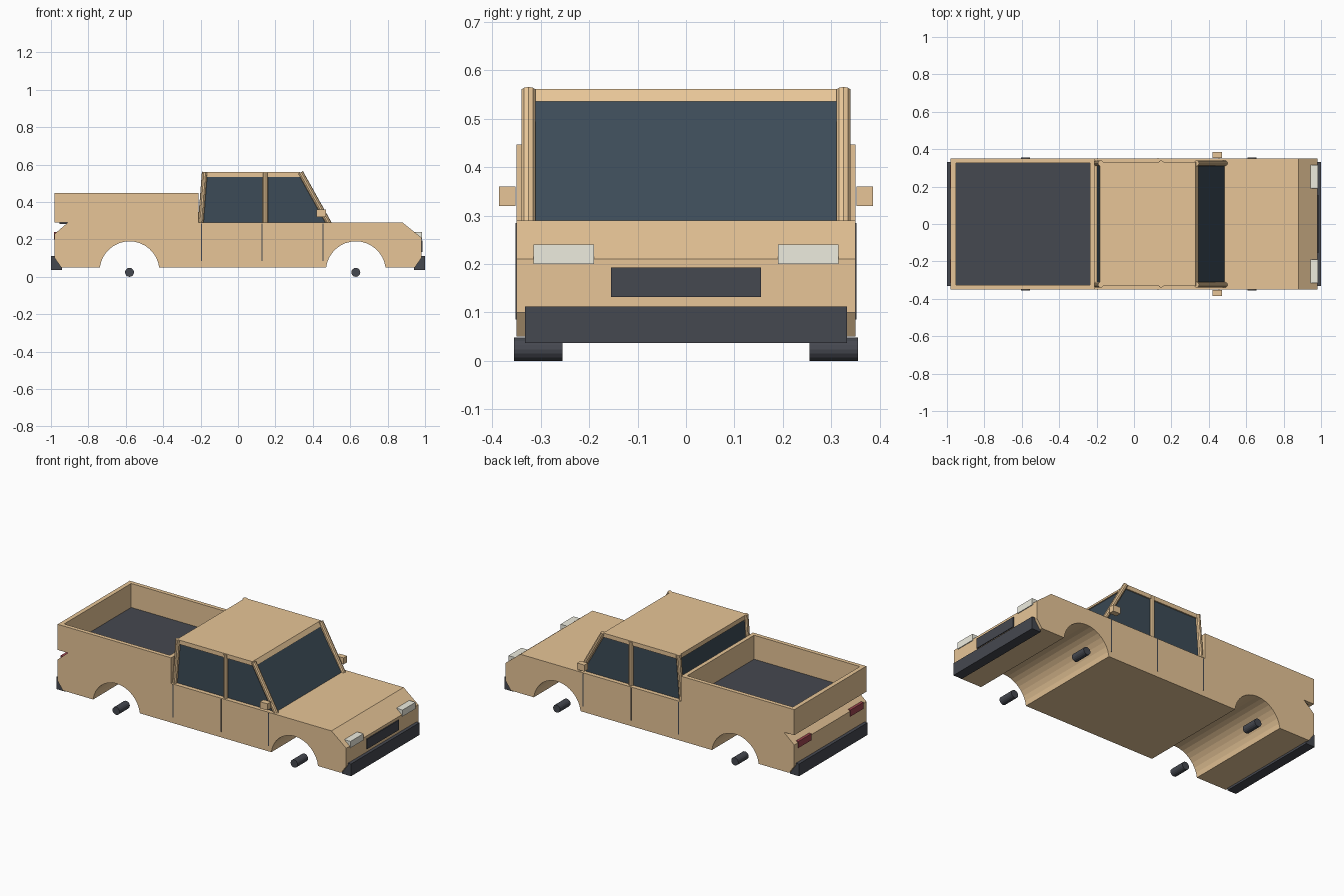
import bpy, bmesh, math
from mathutils import Vector

if "Cube" in bpy.data.objects:
    bpy.data.objects.remove(bpy.data.objects["Cube"])


def material(name, rgb):
    m = bpy.data.materials.new(name)
    m.diffuse_color = (*rgb, 1)
    m.use_nodes = True
    m.node_tree.nodes["Principled BSDF"].inputs["Base Color"].default_value = m.diffuse_color
    return m


PAINT = material("tan_paint", (0.80, 0.56, 0.31))
DARK = material("dark_trim", (0.06, 0.065, 0.08))
GLASS = material("dark_glass", (0.045, 0.07, 0.095))
LAMP = material("lamp", (0.85, 0.84, 0.74))
RED = material("tail_red", (0.35, 0.06, 0.08))


def finish(name, bm, mat):
    bmesh.ops.recalc_face_normals(bm, faces=bm.faces)
    me = bpy.data.meshes.new(name)
    bm.to_mesh(me)
    bm.free()
    me.materials.append(mat)
    ob = bpy.data.objects.new(name, me)
    bpy.context.collection.objects.link(ob)
    return ob


def box(name, x, y, z, mat):
    bm = bmesh.new()
    bmesh.ops.create_cube(bm, size=1)
    for v in bm.verts:
        v.co = [a + (b - a) * (c + 0.5) for (a, b), c in zip((x, y, z), v.co)]
    return finish(name, bm, mat)


def extrude_y(name, pts, half, mat):
    bm = bmesh.new()
    face = bm.faces.new([bm.verts.new((x, -half, z)) for x, z in pts])
    geo = bmesh.ops.extrude_face_region(bm, geom=[face])["geom"]
    for v in geo:
        if isinstance(v, bmesh.types.BMVert):
            v.co.y = half
    return finish(name, bm, mat)


def rod(name, a, b, r, sides, mat):
    a, b = Vector(a), Vector(b)
    bm = bmesh.new()
    bmesh.ops.create_cone(bm, cap_ends=True, segments=sides, radius1=r, radius2=r,
                          depth=(b - a).length)
    q = (b - a).to_track_quat('Z', 'Y')
    for v in bm.verts:
        v.co = q @ v.co + (a + b) / 2
    return finish(name, bm, mat)


def arch(cx, cz=0.03, r=0.16, n=16, floor=0.05):
    t = math.asin((floor - cz) / r)
    return [(cx + r * math.cos(t + (math.pi - 2 * t) * i / n),
             cz + r * math.sin(t + (math.pi - 2 * t) * i / n)) for i in range(n + 1)]


AXLES = {"rear": -0.58, "front": 0.63}

# lower body with wheel arches
profile = [(-0.98, 0.10), (-0.98, 0.23), (-0.91, 0.29), (0.88, 0.29), (0.98, 0.21),
           (0.98, 0.10), (0.945, 0.05)]
profile += arch(AXLES["front"]) + arch(AXLES["rear"]) + [(-0.945, 0.05)]
extrude_y("body", profile, 0.35, PAINT)

# cab: glass block and roof
extrude_y("cab_glass", [(-0.198, 0.285), (-0.18, 0.54), (0.336, 0.54), (0.487, 0.285)],
          0.324, GLASS)
extrude_y("roof", [(-0.185, 0.535), (-0.183, 0.561), (0.33, 0.561), (0.346, 0.535)],
          0.332, PAINT)

# cargo bed
box("bed_floor", (-0.955, -0.23), (-0.33, 0.33), (0.282, 0.30), DARK)
box("bed_front_wall", (-0.235, -0.21), (-0.35, 0.35), (0.29, 0.447), PAINT)
box("tailgate", (-0.98, -0.953), (-0.35, 0.35), (0.29, 0.447), PAINT)

# bumpers and grille
box("front_bumper", (0.94, 1.0), (-0.332, 0.332), (0.037, 0.112), DARK)
box("rear_bumper", (-1.0, -0.94), (-0.332, 0.332), (0.037, 0.112), DARK)
box("grille", (0.96, 0.986), (-0.155, 0.155), (0.132, 0.193), DARK)

# parts mirrored on both sides
for side, s in (("left", 1), ("right", -1)):
    def span(a, b):
        return tuple(sorted((s * a, s * b)))

    box(f"bed_side_{side}", (-0.955, -0.233), span(0.325, 0.35), (0.29, 0.447), PAINT)
    box(f"headlight_{side}", (0.94, 0.985), span(0.19, 0.315), (0.20, 0.24), LAMP)
    box(f"taillight_{side}", (-0.985, -0.95), span(0.19, 0.315), (0.20, 0.24), RED)
    box(f"mirror_{side}", (0.42, 0.47), span(0.352, 0.386), (0.32, 0.36), PAINT)
    for i, x in enumerate((-0.196, 0.129, 0.454)):
        box(f"door_seam_{side}_{i}", (x - 0.003, x + 0.003), span(0.345, 0.352),
            (0.085, 0.285), DARK)
    y = s * 0.325
    rod(f"front_pillar_{side}", (0.488, y, 0.282), (0.334, y, 0.558), 0.015, 10, PAINT)
    rod(f"middle_pillar_{side}", (0.145, y, 0.28), (0.145, y, 0.555), 0.015, 10, PAINT)
    rod(f"rear_pillar_{side}", (-0.20, y, 0.28), (-0.178, y, 0.561), 0.015, 10, PAINT)
    for end, x in AXLES.items():
        rod(f"{end}_wheel_{side}", (x, s * 0.255, 0.024), (x, s * 0.355, 0.024),
            0.024, 16, DARK)
